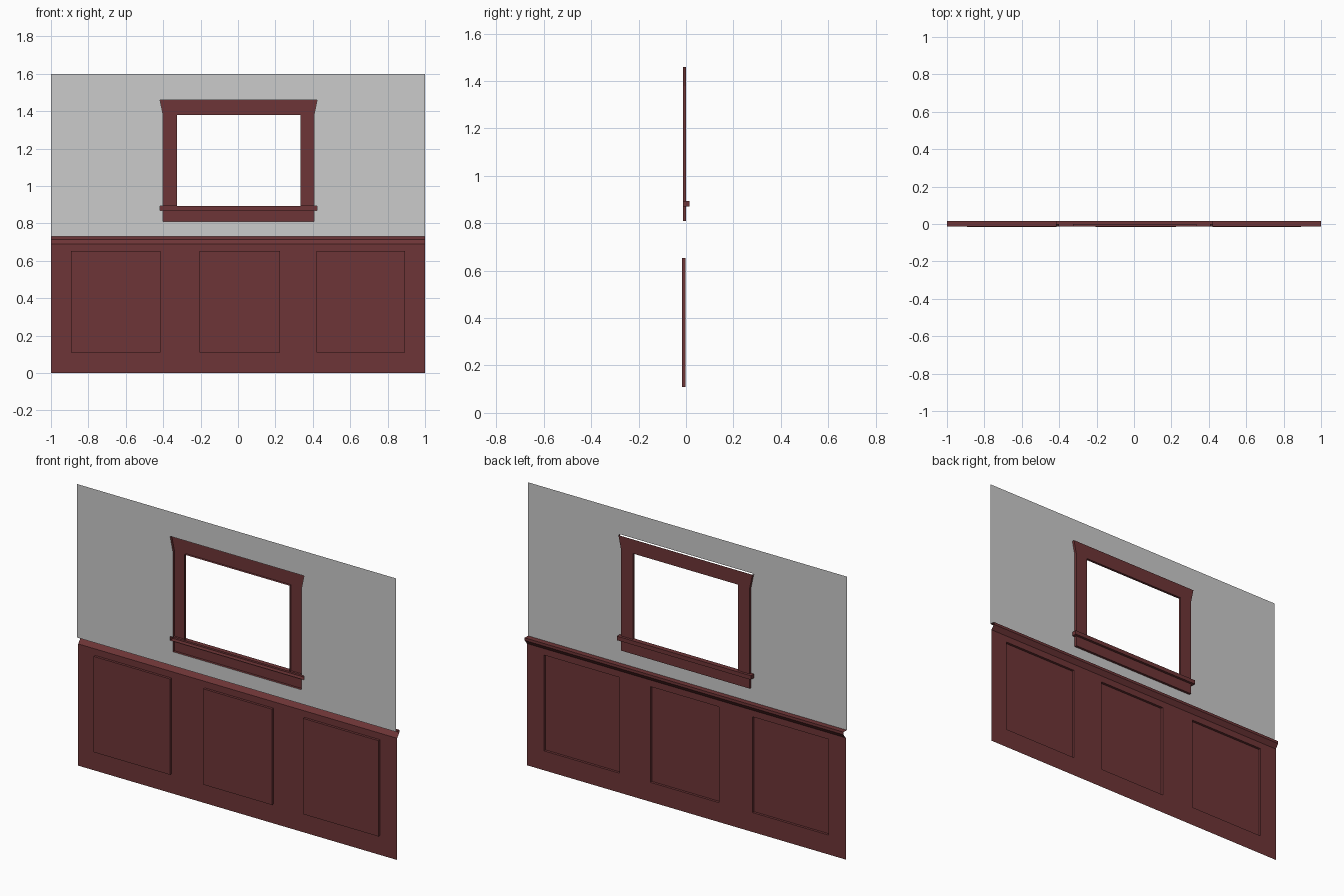
import bpy, bmesh
from mathutils import Vector

if "Cube" in bpy.data.objects:
    bpy.data.objects.remove(bpy.data.objects["Cube"])

wood = bpy.data.materials.new("dark_red_wood")
wood.diffuse_color = (0.155, 0.036, 0.038, 1)
wood.use_nodes = True
wood.node_tree.nodes["Principled BSDF"].inputs["Base Color"].default_value = wood.diffuse_color

WALL_Y, FRAME_Y, SILL_Y = -0.013, 0.001, 0.015
SHEET_Y, PANEL_Y = -0.003, -0.017
CX = 0.003                      # window centre


def face(bm, pts, hint):
    f = bm.faces.new([bm.verts.new(p) for p in pts])
    f.normal_update()
    if f.normal.dot(Vector(hint)) < 0:
        f.normal_flip()


def finish(name, bm, mat=None):
    bmesh.ops.remove_doubles(bm, verts=bm.verts, dist=1e-5)
    me = bpy.data.meshes.new(name)
    bm.to_mesh(me)
    bm.free()
    ob = bpy.data.objects.new(name, me)
    bpy.context.collection.objects.link(ob)
    if mat:
        me.materials.append(mat)
    return ob


def shell(bm, outline, y_cap, y_edge, skip=(), inward=False):
    """Flat cap plus side walls; edges listed in skip stay open."""
    face(bm, [(x, y_cap, z) for x, z in outline], (0, 1, 0))
    n = len(outline)
    mid = sum((Vector(p) for p in outline), Vector((0, 0))) / n
    for i in range(n):
        if i in skip:
            continue
        a, b = Vector(outline[i]), Vector(outline[(i + 1) % n])
        d = (a + b) / 2 - mid
        if inward:
            d = -d
        face(bm, [(a.x, y_cap, a.y), (b.x, y_cap, b.y),
                  (b.x, y_edge, b.y), (a.x, y_edge, a.y)], (d.x, 0, d.y))


def rect(x0, x1, z0, z1):
    return [(x0, z0), (x1, z0), (x1, z1), (x0, z1)]


# Upper wall: two sheets around the window outline
bm = bmesh.new()
for s in (-1, 1):
    edge = [(0, 0.81), (0.403, 0.81), (0.403, 0.87), (0.42, 0.87), (0.42, 0.893),
            (0.403, 0.893), (0.403, 1.38), (0.42, 1.46), (0, 1.46)]
    pts = [(s, 0.73), (CX, 0.73)] + [(CX + s * x, z) for x, z in edge] + [(CX, 1.6), (s, 1.6)]
    face(bm, [(x, WALL_Y, z) for x, z in pts], (0, 1, 0))
finish("upper_wall", bm)

# Wainscot sheet with three recessed panels
bm = bmesh.new()
xs = [-1, -0.893, -0.415, -0.205, 0.225, 0.42, 0.893, 1]
zs = [0, 0.11, 0.653, 0.69]
for i in range(7):
    for k in range(3):
        r = rect(xs[i], xs[i + 1], zs[k], zs[k + 1])
        if k == 1 and i % 2:
            shell(bm, r, PANEL_Y, SHEET_Y, inward=True)
        else:
            face(bm, [(x, SHEET_Y, z) for x, z in r], (0, 1, 0))
finish("wainscot", bm, wood)

# Chair rail: open profile swept along x
bm = bmesh.new()
prof = [(SHEET_Y, 0.69), (0.017, 0.715), (0.017, 0.73), (WALL_Y, 0.73)]
hints = [(0, 1, -1), (0, 1, 0), (0, 0, 1)]
for (a, b), h in zip(zip(prof, prof[1:]), hints):
    face(bm, [(-1, *a), (1, *a), (1, *b), (-1, *b)], h)
finish("chair_rail", bm, wood)

# Window jambs
bm = bmesh.new()
for s in (-1, 1):
    x0, x1 = sorted((CX + s * 0.33, CX + s * 0.403))
    shell(bm, rect(x0, x1, 0.893, 1.38), FRAME_Y, WALL_Y, skip=(0, 2))
finish("window_jambs", bm, wood)

# Flared header, open on top
bm = bmesh.new()
head = [(-0.403, 1.38), (-0.33, 1.38), (0.33, 1.38), (0.403, 1.38), (0.42, 1.46), (-0.42, 1.46)]
shell(bm, [(CX + x, z) for x, z in head], FRAME_Y, WALL_Y, skip=(0, 2, 4))
finish("window_header", bm, wood)

# Sill and apron
bm = bmesh.new()
shell(bm, rect(CX - 0.42, CX + 0.42, 0.87, 0.893), SILL_Y, WALL_Y)
finish("window_sill", bm, wood)
bm = bmesh.new()
shell(bm, rect(CX - 0.403, CX + 0.403, 0.81, 0.87), FRAME_Y, WALL_Y, skip=(2,))
finish("window_apron", bm, wood)
